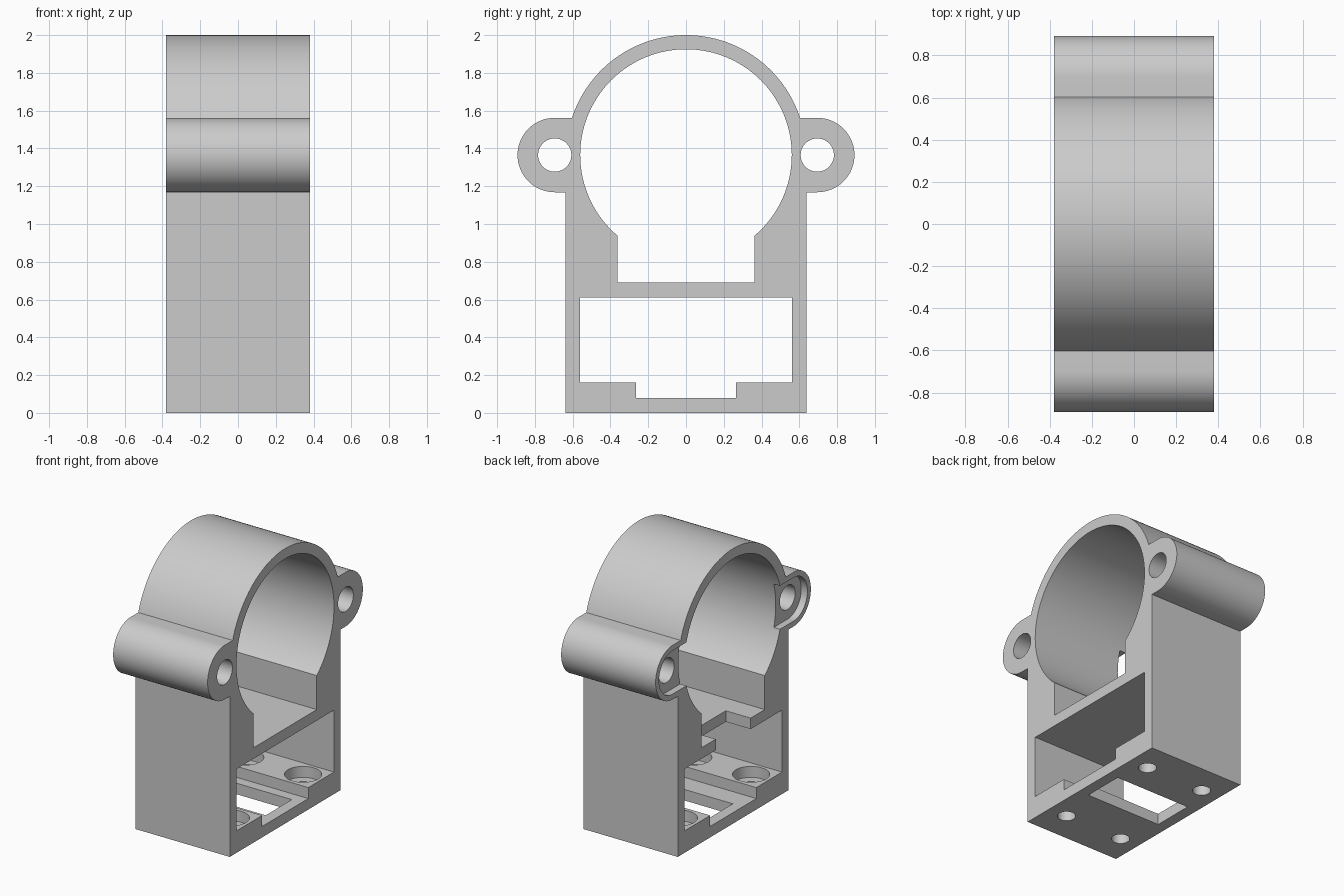
import bpy, bmesh
from math import asin, acos, pi, sin, cos, radians
from mathutils import Matrix

if "Cube" in bpy.data.objects:
    bpy.data.objects.remove(bpy.data.objects["Cube"], do_unlink=True)

HALF = 0.38                     # half length along x
AXIS_Z, BORE_R, RING_R = 1.365, 0.56, 0.635
EAR_Y, EAR_R = 0.695, 0.197
WALL_Y, SLOT_Y = 0.637, 0.362

grey = bpy.data.materials.new("light grey")
grey.use_nodes = True
colour = (0.6, 0.6, 0.6, 1)
grey.diffuse_color = colour
grey.node_tree.nodes["Principled BSDF"].inputs["Base Color"].default_value = colour


def arc(cy, cz, r, start, end, n):
    step = (end - start) / n
    return [(cy + r * cos(start + i * step), cz + r * sin(start + i * step))
            for i in range(n + 1)]


def prism(name, outline, x0, x1):
    """Extrude a (y, z) outline along x."""
    bm = bmesh.new()
    face = bm.faces.new([bm.verts.new((x0, y, z)) for y, z in outline])
    top = bmesh.ops.extrude_face_region(bm, geom=[face])["geom"]
    moved = [v for v in top if isinstance(v, bmesh.types.BMVert)]
    bmesh.ops.translate(bm, verts=moved, vec=(x1 - x0, 0, 0))
    return finish(name, bm)


def upright_cylinder(name, x, y, z0, z1, r):
    bm = bmesh.new()
    bmesh.ops.create_cone(bm, cap_ends=True, segments=48, radius1=r, radius2=r, depth=z1 - z0,
                          matrix=Matrix.Translation((x, y, (z0 + z1) / 2)))
    return finish(name, bm)


def finish(name, bm):
    bmesh.ops.recalc_face_normals(bm, faces=bm.faces)
    mesh = bpy.data.meshes.new(name)
    bm.to_mesh(mesh)
    bm.free()
    mesh.materials.append(grey)
    obj = bpy.data.objects.new(name, mesh)
    bpy.context.collection.objects.link(obj)
    return obj


def rect(y0, y1, z0, z1):
    return [(y0, z0), (y1, z0), (y1, z1), (y0, z1)]


def cut(cutter):
    cutter.hide_render = True
    mod = body.modifiers.new("cut", "BOOLEAN")
    mod.operation, mod.solver, mod.object = "DIFFERENCE", "EXACT", cutter
    bpy.context.view_layer.objects.active = body
    bpy.ops.object.modifier_apply(modifier=mod.name)
    bpy.data.objects.remove(cutter, do_unlink=True)


# Body: square base, two ears and the clamp ring in one outline
a = asin(EAR_R / RING_R)
outline = [(-WALL_Y, 0), (WALL_Y, 0), (WALL_Y, AXIS_Z - EAR_R)]
outline += arc(EAR_Y, AXIS_Z, EAR_R, -pi / 2, pi / 2, 32)
outline += arc(0, AXIS_Z, RING_R, a, pi - a, 80)
outline += arc(-EAR_Y, AXIS_Z, EAR_R, pi / 2, 3 * pi / 2, 32)
outline += [(-WALL_Y, AXIS_Z - EAR_R)]
body = prism("clamp_body", outline, -HALF, HALF)

# Bore with the straight slot below it
b = acos(SLOT_Y / BORE_R)
bore = arc(0, AXIS_Z, BORE_R, -b, pi + b, 112) + [(-SLOT_Y, 0.69), (SLOT_Y, 0.69)]
cut(prism("bore_cutter", bore, -0.5, 0.5))

# Lower window with a channel in its floor
window = [(-0.56, 0.16), (-0.265, 0.16), (-0.265, 0.08), (0.265, 0.08),
          (0.265, 0.16), (0.56, 0.16), (0.56, 0.61), (-0.56, 0.61)]
cut(prism("window_cutter", window, -0.5, 0.5))

# Notch in one end of the shelf, and the opening in the floor
cut(prism("shelf_notch_cutter", rect(-0.2, 0.2, 0.58, 0.75), -0.5, -0.18))
cut(prism("floor_opening_cutter", rect(-0.11, 0.19, -0.1, 0.12), -0.3, 0.3))

# Ear bolt holes, each with a shallow recess opening into the bore
for side in (1, -1):
    hole = arc(side * EAR_Y, AXIS_Z, 0.088, 0, 2 * pi, 48)[:-1]
    cut(prism("ear_hole_cutter", hole, -0.5, 0.5))
    recess = [(side * y, z) for y, z in arc(EAR_Y, AXIS_Z, 0.158, -pi / 2, pi / 2, 32)
              + [(0.5, AXIS_Z + 0.158), (0.5, AXIS_Z - 0.158)]]
    cut(prism("ear_recess_cutter", recess, -0.5, -HALF + 0.05))

# Counterbored screw holes in the floor
for x in (-0.233, 0.233):
    for y in (-0.415, 0.415):
        cut(upright_cylinder("screw_hole_cutter", x, y, -0.1, 0.3, 0.06))
        cut(upright_cylinder("counterbore_cutter", x, y, 0.08, 0.3, 0.123))

bpy.ops.object.select_all(action="DESELECT")
body.select_set(True)
bpy.context.view_layer.objects.active = body
bpy.ops.object.shade_smooth_by_angle(angle=radians(30))
